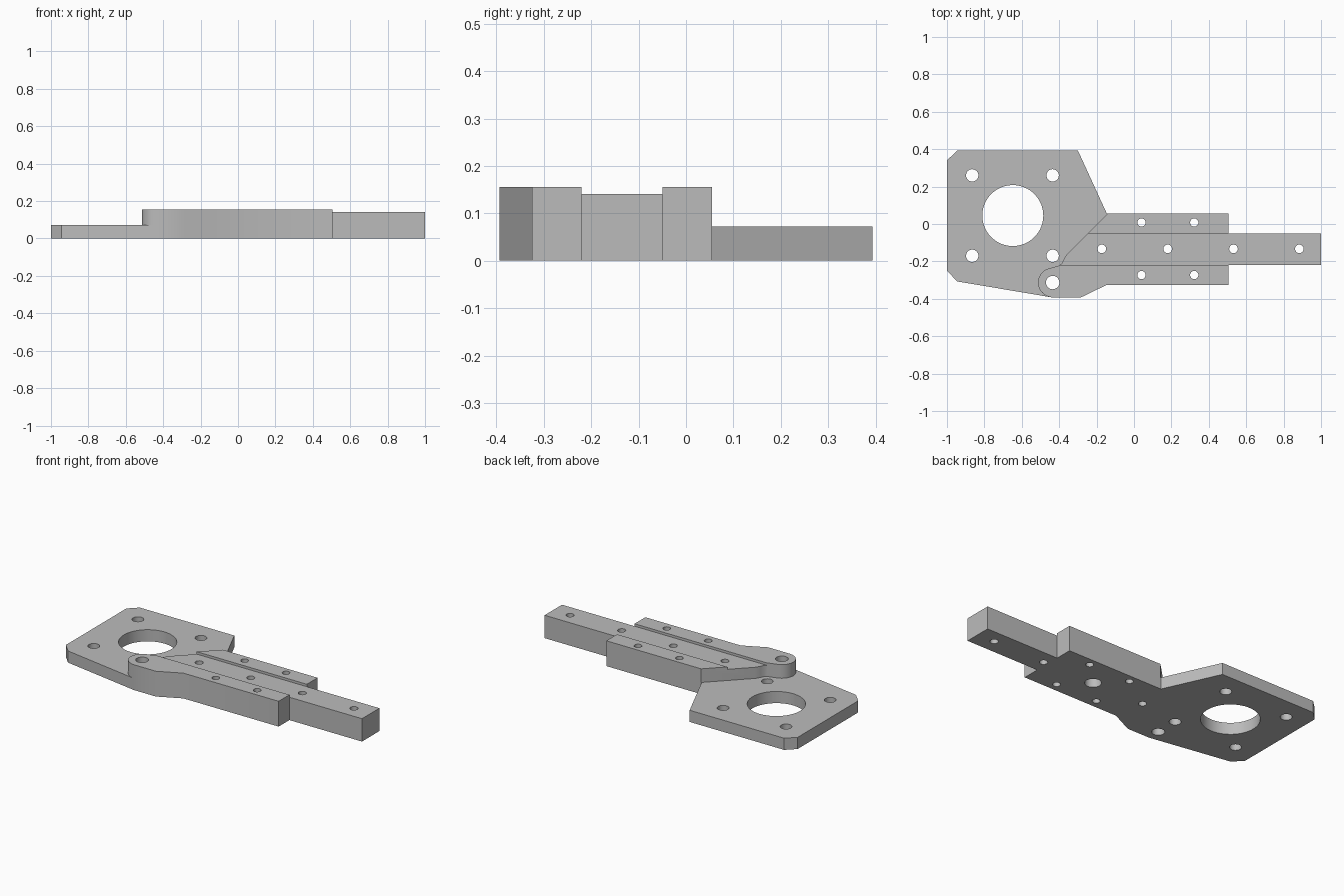
import bpy
import bmesh
from math import cos, sin, radians

old = bpy.data.objects.get("Cube")
if old:
    bpy.data.objects.remove(old, do_unlink=True)

grey = bpy.data.materials.new("machined grey")
grey.use_nodes = True
grey.diffuse_color = (0.5, 0.5, 0.5, 1)
grey.node_tree.nodes["Principled BSDF"].inputs["Base Color"].default_value = (0.5, 0.5, 0.5, 1)


def prism(name, outline, z0, z1):
    """Extrude a flat outline between two heights."""
    bm = bmesh.new()
    base = bm.faces.new([bm.verts.new((x, y, z0)) for x, y in outline])
    grown = bmesh.ops.extrude_face_region(bm, geom=[base])["geom"]
    for v in grown:
        if isinstance(v, bmesh.types.BMVert):
            v.co.z = z1
    bmesh.ops.recalc_face_normals(bm, faces=bm.faces[:])
    mesh = bpy.data.meshes.new(name)
    bm.to_mesh(mesh)
    bm.free()
    mesh.materials.append(grey)
    obj = bpy.data.objects.new(name, mesh)
    bpy.context.collection.objects.link(obj)
    return obj


def arc(cx, cy, r, start, end, count):
    """Points along an arc, both ends included."""
    step = (end - start) / (count - 1)
    return [(cx + r * cos(radians(start + i * step)),
             cy + r * sin(radians(start + i * step))) for i in range(count)]


def cut(outline, z0, z1):
    """Remove an extruded outline from the bracket."""
    cutter = prism("cutter", outline, z0, z1)
    cutter.hide_render = True
    mod = bracket.modifiers.new("cut", "BOOLEAN")
    mod.operation = "DIFFERENCE"
    mod.solver = "EXACT"
    mod.object = cutter
    bpy.ops.object.modifier_apply(modifier=mod.name)
    bpy.data.objects.remove(cutter, do_unlink=True)


def drill(x, y, r, z0=-0.1, z1=0.3, sides=32):
    cut(arc(x, y, r, 0, 360 - 360 / sides, sides), z0, z1)


# Whole bracket footprint: plate, rails and bar
bracket = prism("motor_bracket", [
    (-1, -0.25), (-0.945, -0.307), (-0.435, -0.393), (-0.285, -0.393),
    (-0.145, -0.325), (0.505, -0.325), (0.505, -0.22), (1, -0.22),
    (1, -0.05), (0.505, -0.05), (0.505, 0.055), (-0.145, 0.055),
    (-0.3, 0.393), (-0.945, 0.393), (-1, 0.34)], 0, 0.156)
bpy.context.view_layer.objects.active = bracket
bracket.select_set(True)

# Lower the motor plate, leaving the rounded pivot boss
pivot_x, pivot_y = -0.435, -0.313
cut([(-0.45, -0.5)] + arc(pivot_x, pivot_y, 0.078, 255, 110, 20)
    + [(-0.4, -0.222), (-0.385, -0.21), (-0.376, -0.19), (-0.36, -0.163),
       (-0.09, 0.107), (-0.09, 0.5), (-1.1, 0.5), (-1.1, -0.5)], 0.072, 0.3)

# Shallow channel between the rails, running out along the bar
cut([(-0.6, -0.22), (1.1, -0.22), (1.1, -0.05), (-0.6, -0.05)], 0.141, 0.3)

# Motor opening and its four bolt holes
drill(-0.648, 0.045, 0.163, sides=64)
for x in (-0.865, -0.435):
    for y in (0.26, -0.17):
        drill(x, y, 0.033)

# Pivot hole
drill(pivot_x, pivot_y, 0.036)

# Bar holes, evenly spaced, one with a counterbore underneath
for i in range(4):
    drill(-0.172 + 0.352 * i, -0.133, 0.023)
drill(0.18, -0.133, 0.046, z1=0.07)

# Rail holes
for x in (0.04, 0.322):
    for y in (0.008, -0.273):
        drill(x, y, 0.022)

bpy.ops.object.shade_smooth_by_angle(angle=radians(30))
